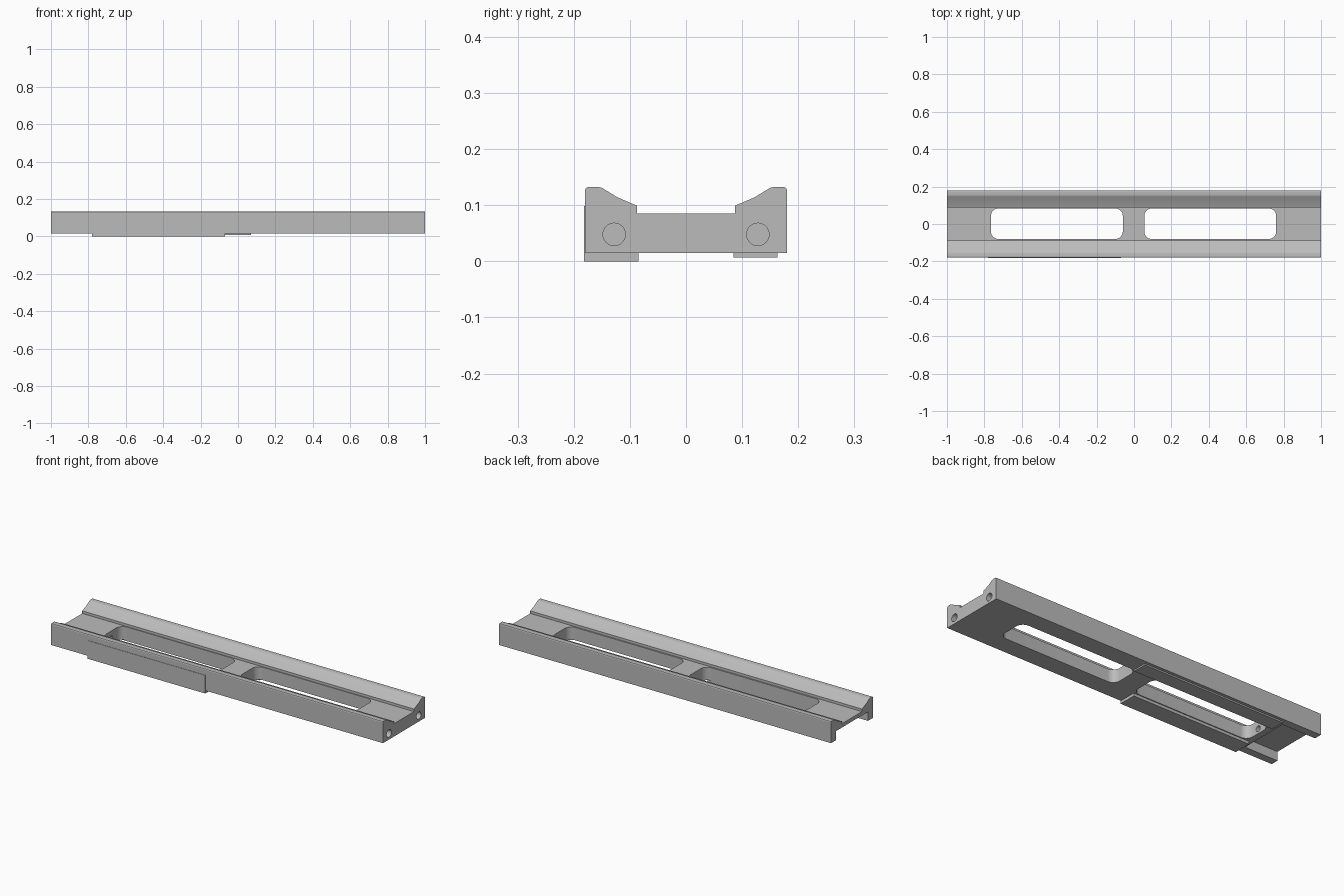
import bpy, bmesh, math
from mathutils import Vector, Matrix

if "Cube" in bpy.data.objects:
    bpy.data.objects.remove(bpy.data.objects["Cube"])

grey = bpy.data.materials.new("light grey")
grey.diffuse_color = (0.5, 0.5, 0.5, 1)
grey.use_nodes = True
grey.node_tree.nodes["Principled BSDF"].inputs["Base Color"].default_value = grey.diffuse_color


def make(name, bm):
    bmesh.ops.recalc_face_normals(bm, faces=bm.faces)
    me = bpy.data.meshes.new(name)
    bm.to_mesh(me)
    bm.free()
    ob = bpy.data.objects.new(name, me)
    bpy.context.collection.objects.link(ob)
    me.materials.append(grey)
    return ob


def prism(name, points, direction):
    """Extrude a closed outline along a direction."""
    bm = bmesh.new()
    face = bm.faces.new([bm.verts.new(p) for p in points])
    new = bmesh.ops.extrude_face_region(bm, geom=[face])["geom"]
    bmesh.ops.translate(bm, vec=Vector(direction),
                        verts=[v for v in new if isinstance(v, bmesh.types.BMVert)])
    return make(name, bm)


def box(name, x0, x1, y0, y1, z0, z1):
    return prism(name, [(x0, y0, z0), (x1, y0, z0), (x1, y1, z0), (x0, y1, z0)],
                 (0, 0, z1 - z0))


def slot(name, x0, x1, y0, y1, r):
    """Rounded rectangle cutter running through the full height."""
    pts = []
    corners = [(x1 - r, y1 - r), (x0 + r, y1 - r), (x0 + r, y0 + r), (x1 - r, y0 + r)]
    for i, (cx, cy) in enumerate(corners):
        for k in range(9):
            a = math.pi / 2 * (i + k / 8)
            pts.append((cx + r * math.cos(a), cy + r * math.sin(a), -0.1))
    return prism(name, pts, (0, 0, 0.4))


def bore(name, x0, x1, y, z, r):
    """Round cutter along the length."""
    n = 32
    pts = [(x0, y + r * math.cos(2 * math.pi * i / n), z + r * math.sin(2 * math.pi * i / n))
           for i in range(n)]
    return prism(name, pts, (x1 - x0, 0, 0))


# Main rail: two raised lips with sloped inner faces around a flat bed
half = [(0.087, 0.085), (0.087, 0.099), (0.122, 0.114), (0.145, 0.128), (0.150, 0.131),
        (0.156, 0.1325), (0.174, 0.1325), (0.178, 0.131), (0.180, 0.127), (0.180, 0.015)]
profile = half + [(-y, z) for y, z in reversed(half)]
rail = prism("rail", [(-1, y, z) for y, z in profile], (2, 0, 0))

# Cutters: two long slots, end pocket underneath, screw holes
cutters = [
    slot("left_slot_cutter", -0.765, -0.06, -0.08, 0.083, 0.04),
    slot("right_slot_cutter", 0.055, 0.76, -0.08, 0.083, 0.04),
    box("end_pocket_cutter", -1.1, -0.80, -0.138, 0.138, -0.05, 0.064),
    bore("center_hole_cutter", -0.85, -0.70, 0.0, 0.042, 0.015),
]
for side, y in (("front", -0.128), ("back", 0.128)):
    cutters.append(bore(side + "_hole_cutter", 0.85, 1.1, y, 0.048, 0.02))

for c in cutters:
    mod = rail.modifiers.new(c.name, 'BOOLEAN')
    mod.operation = 'DIFFERENCE'
    mod.solver = 'EXACT'
    mod.object = c

# Apply the cuts, then remove the cutters
bpy.context.view_layer.update()
cut = bpy.data.meshes.new_from_object(
    rail.evaluated_get(bpy.context.evaluated_depsgraph_get()))
rail.modifiers.clear()
rail.data = cut
for c in cutters:
    bpy.data.objects.remove(c)

# Smooth the bores and rounded corners, keep edges sharp
bpy.context.view_layer.objects.active = rail
rail.select_set(True)
bpy.ops.object.shade_smooth_by_angle(angle=math.radians(20))

# Thin cover on the front wall, and the two feet under the rail
box("front_cover", -0.78, -0.07, -0.182, -0.179, 0.0, 0.099)
box("front_foot", -0.78, -0.07, -0.180, -0.085, 0.0, 0.016)
box("back_foot", -0.78, 0.07, 0.085, 0.163, 0.007, 0.016)
